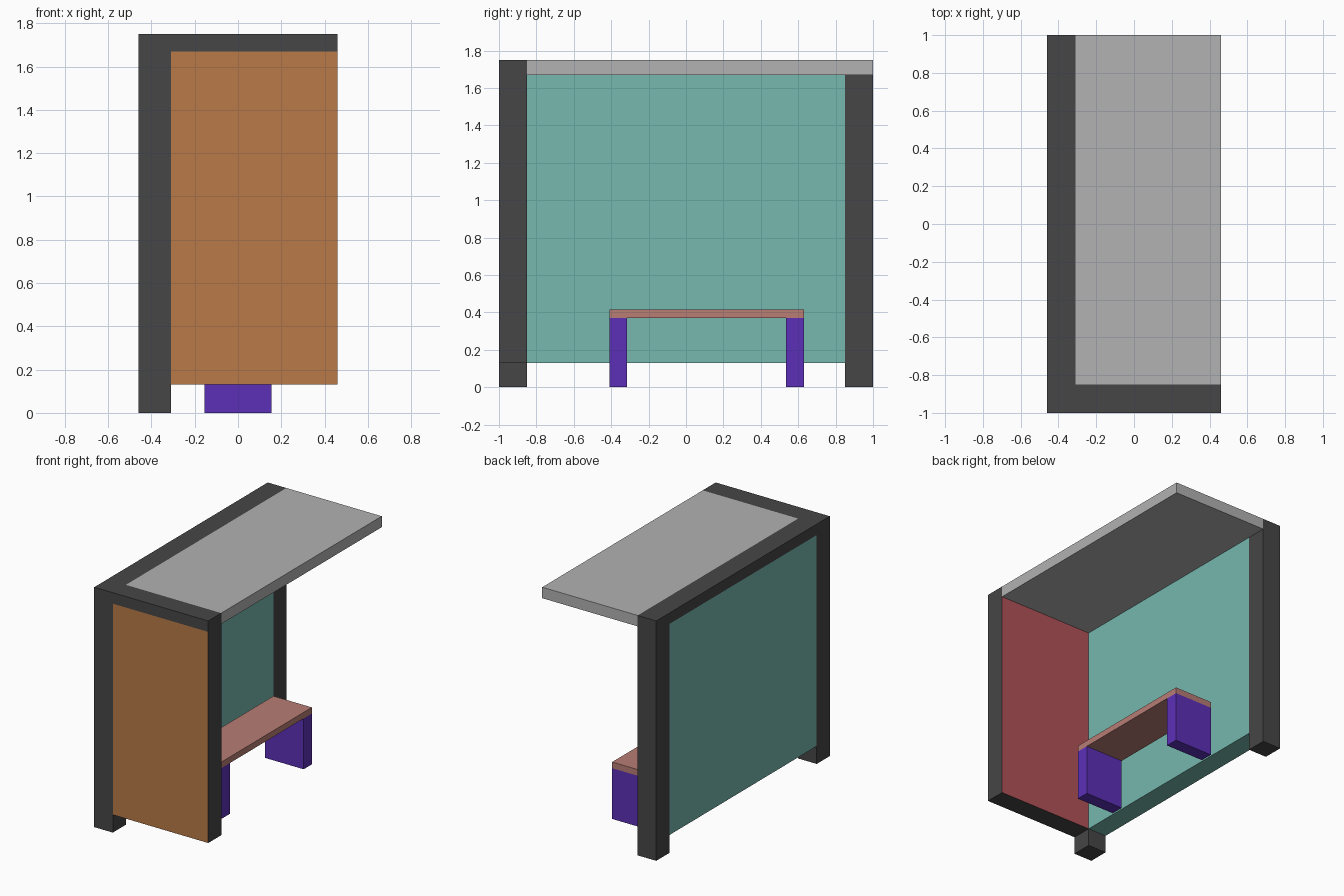
import bpy

if "Cube" in bpy.data.objects:
    bpy.data.objects.remove(bpy.data.objects["Cube"])

def srgb(r, g, b):
    lin = lambda c: c / 12.92 if c <= 0.04045 else ((c + 0.055) / 1.055) ** 2.4
    return (lin(r / 255), lin(g / 255), lin(b / 255), 1.0)

def material(name, rgb):
    m = bpy.data.materials.new(name)
    m.diffuse_color = srgb(*rgb)
    m.use_nodes = True
    m.node_tree.nodes["Principled BSDF"].inputs["Base Color"].default_value = m.diffuse_color
    return m

DARK = material("dark_metal", (70, 70, 70))
LIGHT = material("roof_grey", (178, 178, 178))
TEAL = material("teal_glass", (118, 184, 174))
ORANGE = material("orange_poster", (184, 122, 72))
RED = material("red_poster", (176, 82, 88))
PINK = material("seat_pink", (184, 125, 117))
PURPLE = material("leg_purple", (92, 48, 184))

def box(name, x, y, z, mat):
    """Box from (min, max) ranges on each axis."""
    bpy.ops.mesh.primitive_cube_add(size=1)
    ob = bpy.context.object
    ob.name = ob.data.name = name
    for v in ob.data.vertices:
        v.co = [r[0] if c < 0 else r[1] for c, r in zip(v.co, (x, y, z))]
    ob.data.materials.append(mat)
    return ob

# Main levels
BACK, INNER, FRONT = -0.46, -0.31, 0.46
BOTTOM, EAVES, TOP = 0.13, 1.67, 1.75
END, IN = 1.0, 0.85

# Frame: two posts, a rear beam and an end beam
box("front_post", (BACK, INNER), (-END, -IN), (0, TOP), DARK)
box("rear_post", (BACK, INNER), (IN, END), (0, TOP), DARK)
box("back_beam", (BACK, INNER), (-IN, IN), (EAVES, TOP), DARK)
box("end_beam", (INNER, FRONT), (-END, -IN), (EAVES, TOP), DARK)

# Back wall and roof
box("back_wall", (BACK, INNER), (-IN, IN), (BOTTOM, EAVES), TEAL)
box("roof", (INNER, FRONT), (-IN, END), (EAVES, TOP), LIGHT)

# End wall: dark edges, a different poster on each face
wall = box("end_wall", (INNER, FRONT), (-END, -IN), (BOTTOM, EAVES), DARK)
wall.data.materials.append(ORANGE)
wall.data.materials.append(RED)
for p in wall.data.polygons:
    ys = [wall.data.vertices[i].co.y for i in p.vertices]
    if max(ys) - min(ys) < 0.01:
        p.material_index = 1 if ys[0] < -0.9 else 2

# Bench
W = (-0.155, 0.155)
box("bench_seat", W, (-0.41, 0.63), (0.37, 0.415), PINK)
for name, y in (("front_bench_leg", -0.41), ("rear_bench_leg", 0.535)):
    box(name, W, (y, y + 0.095), (0, 0.37), PURPLE)
